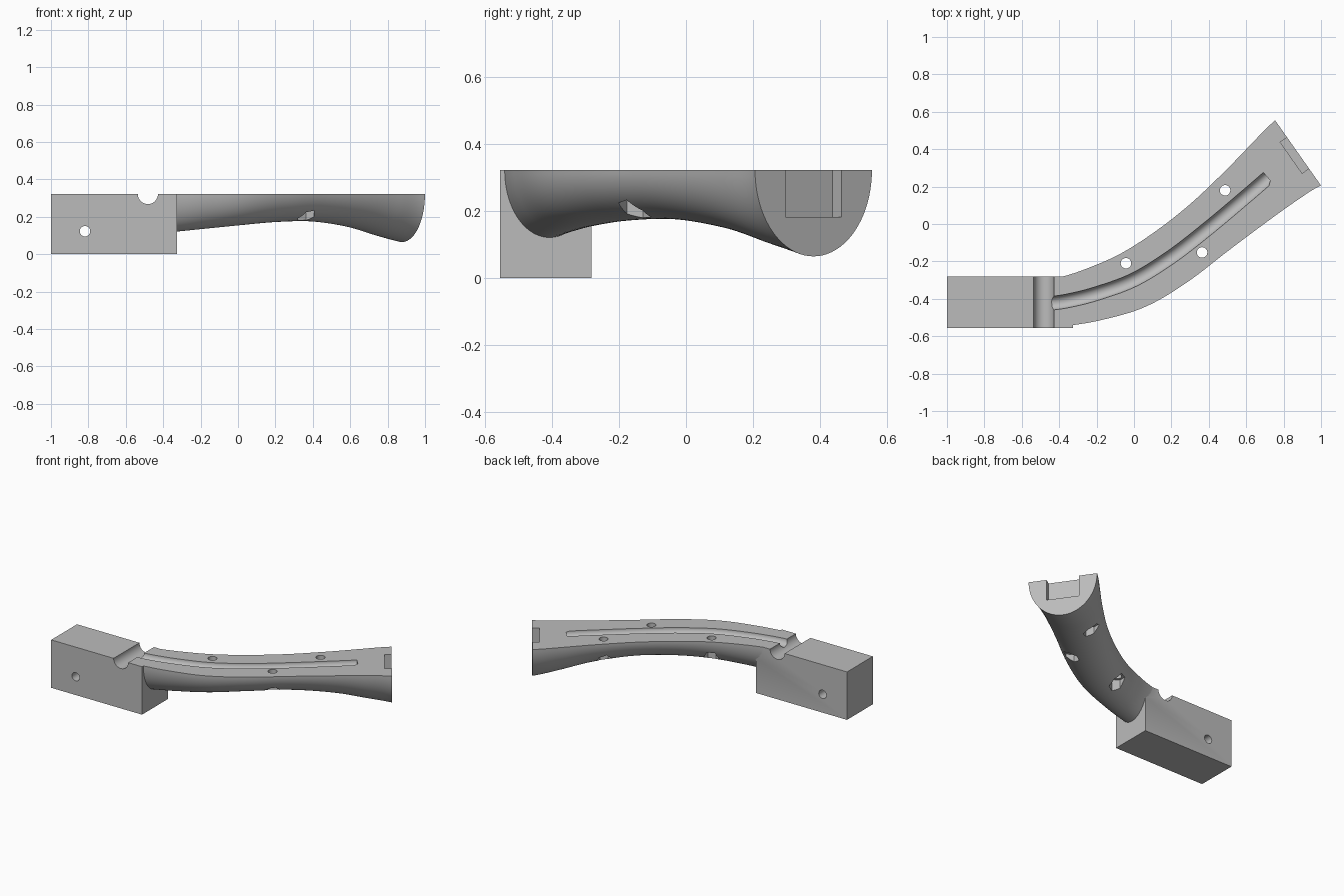
import bpy, bmesh, math
from mathutils import Vector, Matrix

if "Cube" in bpy.data.objects:
    bpy.data.objects.remove(bpy.data.objects["Cube"])

TOP = 0.322
grey = bpy.data.materials.new("plain grey")
grey.diffuse_color = (0.5, 0.5, 0.5, 1)
grey.use_nodes = True
grey.node_tree.nodes["Principled BSDF"].inputs["Base Color"].default_value = grey.diffuse_color

# Arm spine: x, y, half width, depth (first and last only steer the curve)
KEYS = [Vector(k) for k in (
    (-0.56, -0.44, 0.125, 0.215), (-0.45, -0.425, 0.129, 0.21),
    (-0.35, -0.41, 0.133, 0.203), (-0.2, -0.372, 0.144, 0.188),
    (0.0, -0.298, 0.157, 0.168), (0.2, -0.175, 0.160, 0.150),
    (0.4, -0.02, 0.161, 0.147), (0.6, 0.148, 0.176, 0.177),
    (0.75, 0.277, 0.194, 0.222), (0.877, 0.38, 0.213, 0.257),
    (1.03, 0.474, 0.24, 0.29))]
SPANS = len(KEYS) - 3


def spine(t):
    """Smooth point and slope on the spine, t from 0 to SPANS."""
    i = min(int(t), SPANS - 1)
    u = t - i
    a, b, c, d = KEYS[i:i + 4]
    p = 0.5 * (2 * b + (c - a) * u + (2 * a - 5 * b + 4 * c - d) * u * u
               + (3 * b - a - 3 * c + d) * u ** 3)
    v = 0.5 * ((c - a) + 2 * (2 * a - 5 * b + 4 * c - d) * u
               + 3 * (3 * b - a - 3 * c + d) * u * u)
    return p, Vector((v.x, v.y)).normalized()


def make(name, bm):
    bmesh.ops.recalc_face_normals(bm, faces=bm.faces[:])
    me = bpy.data.meshes.new(name)
    bm.to_mesh(me)
    bm.free()
    me.materials.append(grey)
    ob = bpy.data.objects.new(name, me)
    bpy.context.collection.objects.link(ob)
    return ob


def loft(name, t0, t1, steps, section):
    """Skin upright sections along the spine."""
    bm = bmesh.new()
    rings = []
    for k in range(steps + 1):
        p, d = spine(t0 + (t1 - t0) * k / steps)
        rings.append([bm.verts.new((p.x - d.y * s, p.y + d.x * s, TOP + z))
                      for s, z in section(p)])
    n = len(rings[0])
    for r, q in zip(rings, rings[1:]):
        for j in range(n):
            bm.faces.new((r[j], r[(j + 1) % n], q[(j + 1) % n], q[j]))
    bm.faces.new(rings[0])
    bm.faces.new(rings[-1])
    return make(name, bm)


def box(name, centre, size, angle=0.0):
    bm = bmesh.new()
    bmesh.ops.create_cube(bm, size=1, matrix=Matrix.Translation(centre)
                          @ Matrix.Rotation(angle, 4, 'Z')
                          @ Matrix.Diagonal((*size, 1)))
    return make(name, bm)


def rod(name, centre, radius, length, sides=32, axis='Z'):
    bm = bmesh.new()
    turn = Matrix.Rotation(math.pi / 2, 4, 'X') if axis == 'Y' else Matrix()
    bmesh.ops.create_cone(bm, cap_ends=True, segments=sides, radius1=radius,
                          radius2=radius, depth=length,
                          matrix=Matrix.Translation(centre) @ turn)
    return make(name, bm)


def combine(body, tool, operation):
    mod = body.modifiers.new(operation, 'BOOLEAN')
    mod.operation, mod.solver, mod.object = operation, 'EXACT', tool
    bpy.context.view_layer.objects.active = body
    bpy.ops.object.modifier_apply(modifier=mod.name)
    bpy.data.objects.remove(tool)


def half_ellipse(p):
    return [(p.z * math.cos(a), -p.w * math.sin(a))
            for a in (math.pi * j / 40 for j in range(41))]


def channel(p):
    return [(0.037 * math.cos(a), 0.037 * math.sin(a))
            for a in (math.tau * (j + 0.5) / 24 for j in range(24))]


# Curved half-round arm and the square block it grows from
body = loft("curved_arm_with_block", 0, SPANS, 64, half_ellipse)
combine(body, box("block", (-0.6625, -0.418, TOP / 2), (0.675, 0.274, TOP)), 'UNION')

# Cross groove, cross hole in the block, and long channel in the arm
cuts = [rod("cross_groove", (-0.482, -0.418, TOP), 0.054, 0.6, 40, 'Y'),
        rod("block_hole", (-0.818, -0.418, 0.123), 0.028, 0.6, 32, 'Y'),
        loft("long_channel", 0.1, 6.75, 56, channel)]

# Bolt holes with six-sided nut pockets underneath
for x, y in ((-0.043, -0.21), (0.487, 0.18), (0.364, -0.152)):
    cuts.append(rod("bolt_hole", (x, y, 0.25), 0.028, 0.6))
    cuts.append(rod("nut_pocket", (x, y, 0.12), 0.049, 0.24, 6))

# Stepped pocket at the arm's end
end, way = spine(SPANS)
turn = math.atan2(way.y, way.x)
for name, reach, width, floor in (("end_pocket", 0.222, 0.143, 0.212),
                                  ("end_slot", 0.045, 0.203, 0.183)):
    mid = 0.05 - (reach + 0.1) / 2 + 0.05
    cuts.append(box(name, (end.x + way.x * mid, end.y + way.y * mid, floor + 0.15),
                    (reach + 0.1, width, 0.3), turn))

for cut in cuts:
    combine(body, cut, 'DIFFERENCE')

bpy.ops.object.select_all(action='DESELECT')
body.select_set(True)
bpy.context.view_layer.objects.active = body
bpy.ops.object.shade_smooth_by_angle(angle=math.radians(30))
